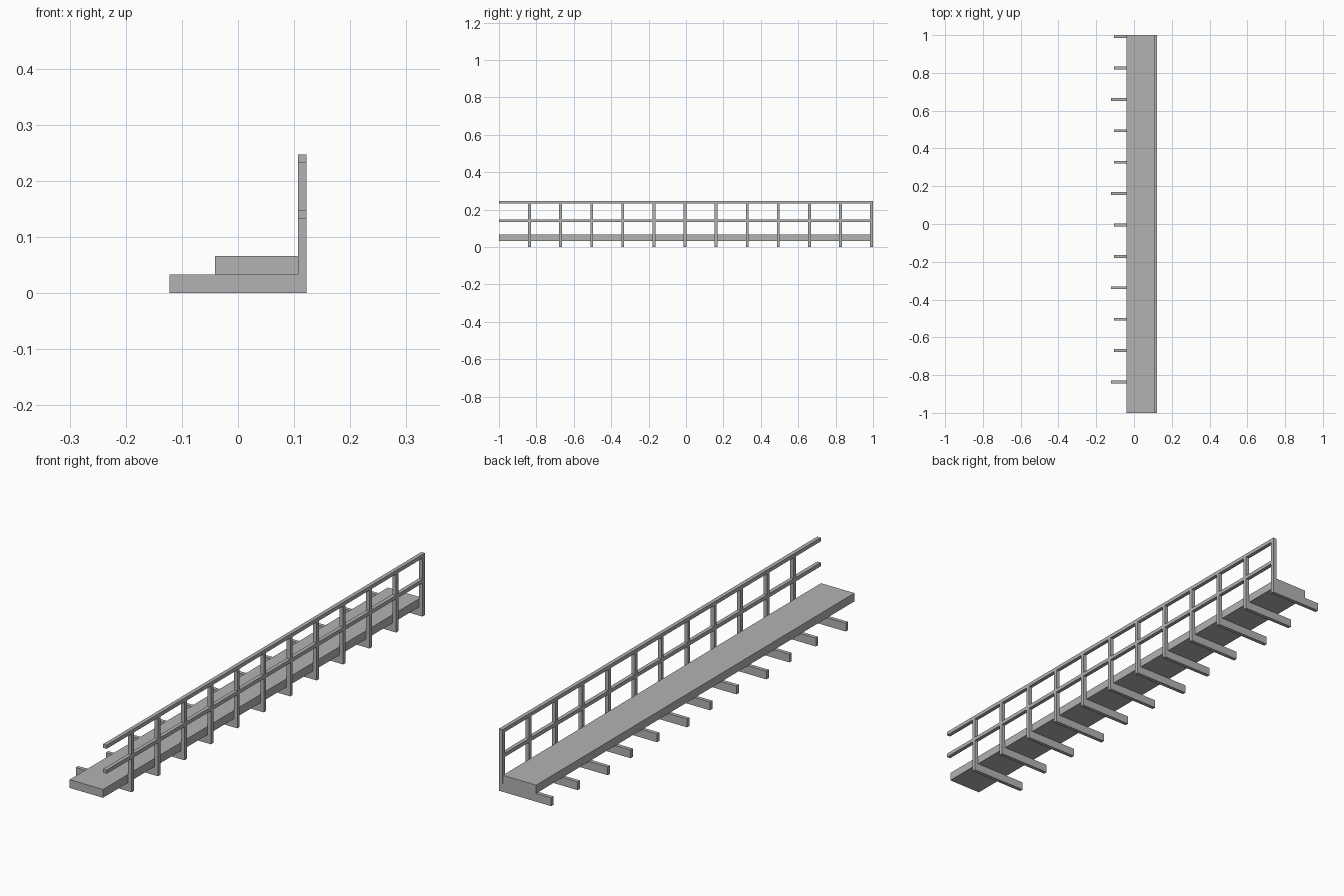
import bpy
import bmesh

if "Cube" in bpy.data.objects:
    bpy.data.objects.remove(bpy.data.objects["Cube"], do_unlink=True)

grey = bpy.data.materials.new("plain_grey")
grey.use_nodes = True
grey.diffuse_color = (0.45, 0.45, 0.45, 1)
grey.node_tree.nodes["Principled BSDF"].inputs["Base Color"].default_value = grey.diffuse_color


def extrude_profile(name, points, y0, y1):
    """Extrude an outline in the x-z plane from y0 to y1."""
    bm = bmesh.new()
    face = bm.faces.new([bm.verts.new((x, y0, z)) for x, z in points])
    result = bmesh.ops.extrude_face_region(bm, geom=[face])
    moved = [v for v in result["geom"] if isinstance(v, bmesh.types.BMVert)]
    bmesh.ops.translate(bm, verts=moved, vec=(0, y1 - y0, 0))
    bmesh.ops.recalc_face_normals(bm, faces=bm.faces)
    mesh = bpy.data.meshes.new(name)
    bm.to_mesh(mesh)
    bm.free()
    mesh.materials.append(grey)
    obj = bpy.data.objects.new(name, mesh)
    bpy.context.collection.objects.link(obj)
    return obj


def rectangle(x0, x1, z0, z1):
    return [(x0, z0), (x1, z0), (x1, z1), (x0, z1)]


INNER, OUTER = 0.107, 0.1225   # railing thickness in x
BEAM_TOP, DECK_TOP, TOP = 0.033, 0.066, 0.247
BAR = 0.015

# Walkway deck
extrude_profile("deck", rectangle(-0.041, 0.106, BEAM_TOP, DECK_TOP), -1, 1)

# Handrail and middle rail
for name, top in (("handrail", TOP), ("middle_rail", 0.148)):
    extrude_profile(name, rectangle(INNER, OUTER, top - BAR, top), -1, 1)

# L-shaped brackets: cross beam and post, every third beam longer
for i in range(12):
    y = 0.9925 - i * 0.1663
    tip = -0.1225 if i % 3 == 2 else -0.107
    outline = [(tip, 0), (OUTER, 0), (OUTER, TOP), (INNER, TOP),
               (INNER, BEAM_TOP), (tip, BEAM_TOP)]
    extrude_profile(f"bracket_{i + 1}", outline, y - BAR / 2, y + BAR / 2)
